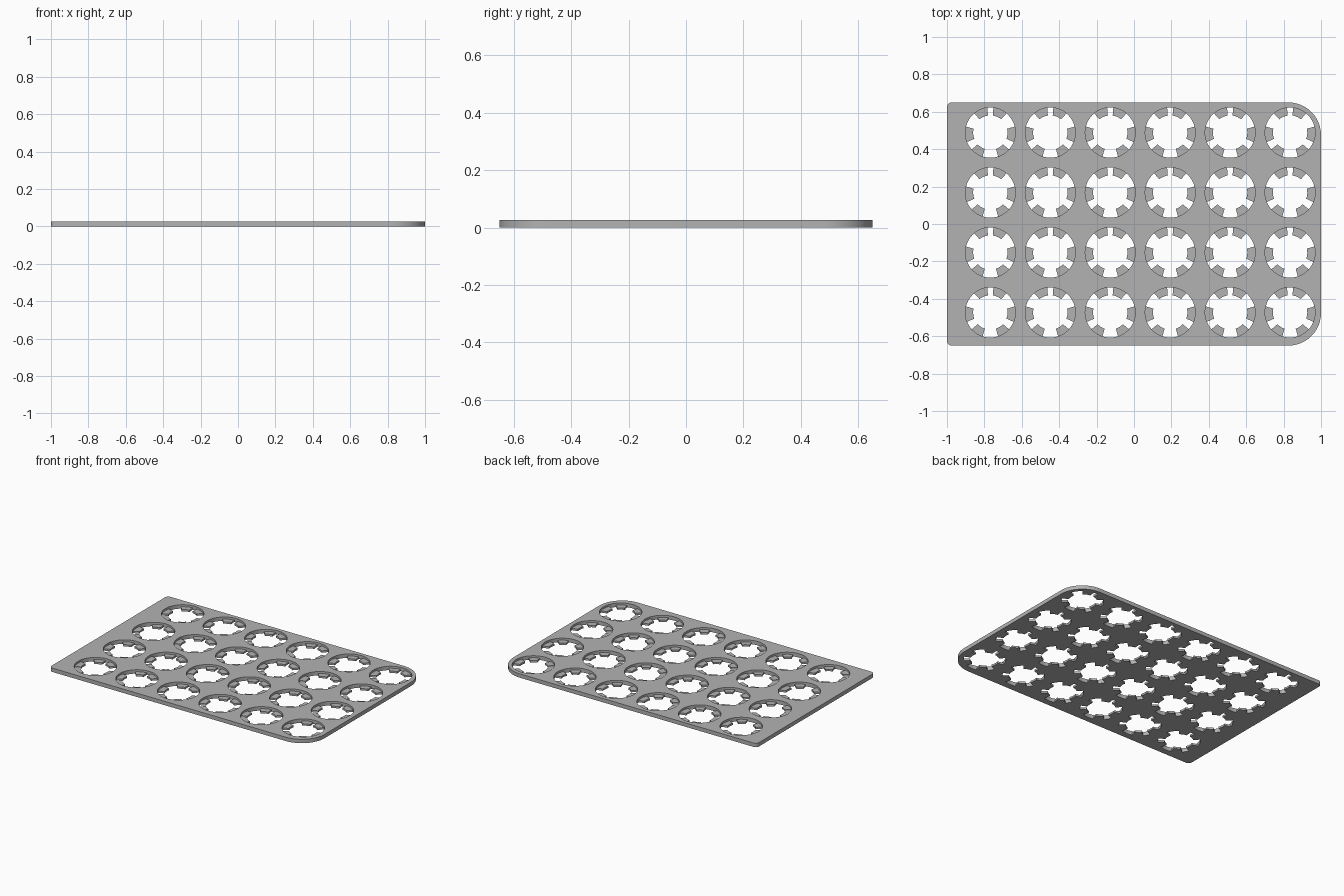
import bpy, bmesh
from math import radians, cos, sin

cube = bpy.data.objects.get("Cube")
if cube:
    bpy.data.objects.remove(cube, do_unlink=True)

HALF_X, HALF_Y, THICK = 1.0, 0.65, 0.027
HOLE_R, TAB_R, TAB_H = 0.134, 0.092, 0.013
PITCH = 0.3205
CENTRES = [(-0.768 + PITCH * i, -0.473 + PITCH * j) for i in range(6) for j in range(4)]

grey = bpy.data.materials.new("plain_grey")
grey.use_nodes = True
colour = (0.45, 0.45, 0.45, 1)
grey.diffuse_color = colour
grey.node_tree.nodes["Principled BSDF"].inputs["Base Color"].default_value = colour


def arc(cx, cy, r, start, end, steps):
    """Points along an arc, angles in degrees."""
    angles = [radians(start + (end - start) * k / steps) for k in range(steps + 1)]
    return [(cx + r * cos(a), cy + r * sin(a)) for a in angles]


def add_loop(curve, points):
    spline = curve.splines.new("POLY")
    spline.points.add(len(points) - 1)
    for p, (x, y) in zip(spline.points, points):
        p.co = (x, y, 0, 1)
    spline.use_cyclic_u = True


# Plate: rounded outline with a grid of round holes, filled and extruded
curve = bpy.data.curves.new("tray_plate", "CURVE")
curve.dimensions = "2D"
curve.fill_mode = "BOTH"
curve.extrude = THICK / 2
outline = []
for sx, sy, r, start in ((1, 1, 0.175, 0), (-1, 1, 0.025, 90), (-1, -1, 0.025, 180), (1, -1, 0.175, 270)):
    outline += arc(sx * (HALF_X - r), sy * (HALF_Y - r), r, start, start + 90, 12)
add_loop(curve, outline)
for cx, cy in CENTRES:
    add_loop(curve, arc(cx, cy, HOLE_R, 0, 360, 48)[:-1])
plate = bpy.data.objects.new("tray_plate", curve)
plate.location.z = THICK / 2
bpy.context.collection.objects.link(plate)
bpy.context.view_layer.objects.active = plate
plate.select_set(True)
bpy.ops.object.convert(target="MESH")
plate = bpy.context.object
plate.data.materials.clear()
plate.data.materials.append(grey)
bm = bmesh.new()
bm.from_mesh(plate.data)
bmesh.ops.remove_doubles(bm, verts=bm.verts, dist=0.0001)
bmesh.ops.recalc_face_normals(bm, faces=bm.faces)
bm.to_mesh(plate.data)
bm.free()
bpy.ops.object.shade_smooth_by_angle(angle=radians(30))

# Support tabs: three per side of each hole, flush with the underside
bm = bmesh.new()
SPANS = [(97, 130), (166, 202), (222, 252)]
SPANS += [(180 - b, 180 - a) for a, b in SPANS]
for cx, cy in CENTRES:
    for a, b in SPANS:
        ring = arc(cx, cy, HOLE_R + 0.001, a, b, 5) + arc(cx, cy, TAB_R, b - 1, a + 1, 5)
        face = bm.faces.new([bm.verts.new((x, y, 0)) for x, y in ring])
        top = bmesh.ops.extrude_face_region(bm, geom=[face])["geom"]
        bmesh.ops.translate(bm, vec=(0, 0, TAB_H), verts=[v for v in top if isinstance(v, bmesh.types.BMVert)])
bmesh.ops.recalc_face_normals(bm, faces=bm.faces)
mesh = bpy.data.meshes.new("support_tabs")
bm.to_mesh(mesh)
bm.free()
mesh.materials.append(grey)
bpy.context.collection.objects.link(bpy.data.objects.new("support_tabs", mesh))
